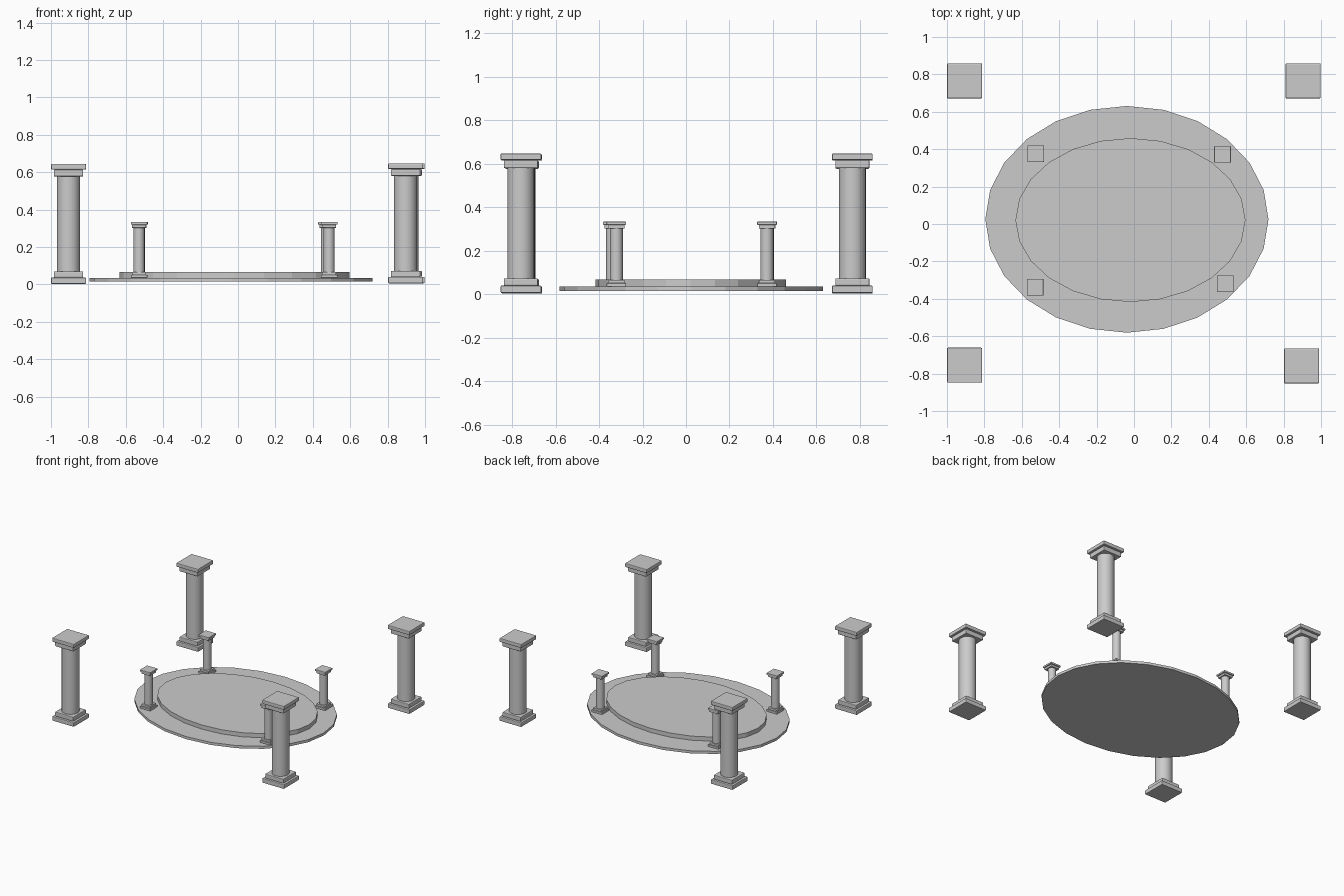
import bpy, bmesh
from mathutils import Matrix

if "Cube" in bpy.data.objects:
    bpy.data.objects.remove(bpy.data.objects["Cube"])


def finish(bm, name, loc=(0, 0, 0)):
    me = bpy.data.meshes.new(name)
    bm.to_mesh(me)
    bm.free()
    ob = bpy.data.objects.new(name, me)
    ob.location = loc
    bpy.context.collection.objects.link(ob)
    return ob


def disc(name, cx, cy, rx, ry, z0, z1, sides=24):
    bm = bmesh.new()
    m = Matrix.Translation((cx, cy, (z0 + z1) / 2)) @ Matrix.Diagonal((rx, ry, z1 - z0, 1))
    bmesh.ops.create_cone(bm, cap_ends=True, segments=sides, radius1=1, radius2=1,
                          depth=1, matrix=m)
    return finish(bm, name)


def plate(bm, width, z0, z1):
    # square slab with softened edges
    t = bmesh.new()
    bmesh.ops.create_cube(t, size=1, matrix=Matrix.Translation((0, 0, (z0 + z1) / 2))
                          @ Matrix.Diagonal((width, width, z1 - z0, 1)))
    bmesh.ops.bevel(t, geom=t.edges[:], offset=0.005, segments=2, profile=0.5,
                    affect='EDGES')
    me = bpy.data.meshes.new("slab")
    t.to_mesh(me)
    t.free()
    bm.from_mesh(me)
    bpy.data.meshes.remove(me)


def pillar(name, x, y, z, sxy=1.0, sz=1.0):
    bm = bmesh.new()
    # two-step base and two-step capital
    for width, z0, z1 in ((0.187, 0.003, 0.037), (0.157, 0.036, 0.07),
                          (0.157, 0.577, 0.614), (0.187, 0.614, 0.644)):
        plate(bm, width, z0, z1)
    # round shaft
    r = bmesh.ops.create_cone(bm, cap_ends=True, segments=24, radius1=0.062, radius2=0.062,
                              depth=0.53, matrix=Matrix.Translation((0, 0, 0.323)))
    for f in {f for v in r["verts"] for f in v.link_faces}:
        f.smooth = len(f.verts) == 4
    for e in bm.edges:
        if len(e.link_faces) == 2 and e.calc_face_angle(0) > 0.7:
            e.smooth = False
    bmesh.ops.scale(bm, vec=(sxy, sxy, sz), verts=bm.verts[:])
    return finish(bm, name, (x, y, z))


# Stepped oval platform
disc("platform_lower", -0.038, 0.025, 0.757, 0.606, 0.015, 0.035)
disc("platform_upper", -0.019, 0.021, 0.615, 0.438, 0.035, 0.067)

# Tall corner pillars
for name, x, y, z in (("front_left", -0.906, -0.755, 0.0), ("front_right", 0.896, -0.759, 0.003),
                      ("back_left", -0.906, 0.765, 0.0), ("back_right", 0.904, 0.765, 0.003)):
    pillar("tall_pillar_" + name, x, y, z)

# Small pillars standing on the platform rim
for name, x, y in (("front_left", -0.529, -0.338), ("front_right", 0.487, -0.32),
                   ("back_left", -0.526, 0.375), ("back_right", 0.473, 0.372)):
    pillar("small_pillar_" + name, x, y, 0.034, 0.475, 0.465)
